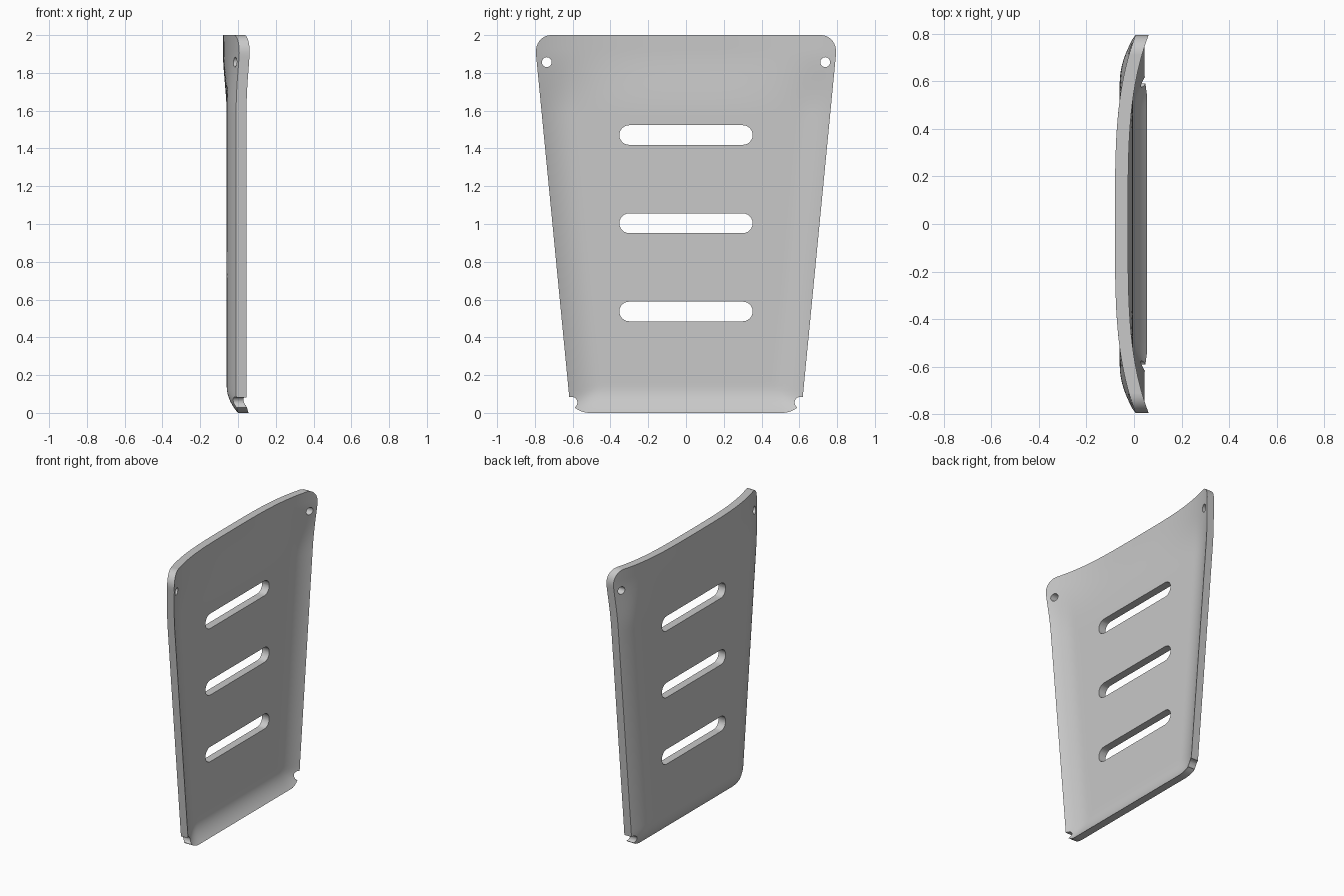
import bpy
import bmesh
from math import sin, cos, pi, sqrt

cube = bpy.data.objects.get("Cube")
if cube:
    bpy.data.objects.remove(cube, do_unlink=True)

THICKNESS = 0.055
HEIGHT = 2.0

grey = bpy.data.materials.new("plain grey")
grey.use_nodes = True
grey.diffuse_color = (0.58, 0.58, 0.58, 1)
grey.node_tree.nodes["Principled BSDF"].inputs["Base Color"].default_value = (0.58, 0.58, 0.58, 1)


def side_line(z):
    return 0.61 + 0.097 * z


def half_width(z):
    """Tapered outline with rounded corners."""
    w = side_line(z)
    for rx, rz, d in ((0.10, 0.08, z), (0.09, 0.10, HEIGHT - z)):
        if d < rz:
            w -= rx * (1 - sqrt(max(0, 1 - (1 - d / rz) ** 2)))
    return w


def back_surface(y, z):
    """Depth of the dished panel, with curled sides and bottom lip."""
    side = max(0, 1 - (side_line(z) - abs(y)) / 0.17) ** 2
    bottom = max(0, 1 - z / 0.14) ** 2
    body = -0.06 + min(0.06, sqrt((0.05 * side) ** 2 + (0.06 * bottom) ** 2))
    top = -0.08 + 0.085 * (abs(y) / 0.79) ** 3.5
    s = min(1, max(0, (z - 1.58) / 0.34))
    s = s * s * (3 - 2 * s)
    return body + (top - body) * s


def make_object(name, bm):
    bmesh.ops.recalc_face_normals(bm, faces=bm.faces)
    mesh = bpy.data.meshes.new(name)
    bm.to_mesh(mesh)
    bm.free()
    mesh.materials.append(grey)
    obj = bpy.data.objects.new(name, mesh)
    bpy.context.collection.objects.link(obj)
    return obj


def extrude_x(bm, faces, depth):
    out = bmesh.ops.extrude_face_region(bm, geom=faces)["geom"]
    verts = [g for g in out if isinstance(g, bmesh.types.BMVert)]
    bmesh.ops.translate(bm, verts=verts, vec=(depth, 0, 0))


# Curved panel
bm = bmesh.new()
bmesh.ops.create_grid(bm, x_segments=56, y_segments=64, size=1)
for v in bm.verts:
    z = 1 + sin(pi / 2 * v.co.y)
    y = half_width(z) * sin(pi / 2 * v.co.x)
    v.co = (back_surface(y, z), y, z)
extrude_x(bm, bm.faces[:], THICKNESS)
panel = make_object("curved_panel", bm)

# Cutters for the slots and screw holes
bm = bmesh.new()


def add_cutter(y, z, radius, straight=0.0, steps=12):
    """Prism with a round or stadium section, running along x."""
    points = []
    for end in (1, -1):
        for i in range(steps + 1):
            a = -pi / 2 + pi * i / steps + (0 if end > 0 else pi)
            if straight == 0 and i == steps:
                continue
            points.append((-0.3, y + end * straight + radius * cos(a), z + radius * sin(a)))
    face = bm.faces.new([bm.verts.new(p) for p in points])
    extrude_x(bm, [face], 0.6)


for z in (0.537, 1.004, 1.471):
    add_cutter(0, z, 0.052, straight=0.301)
for side in (-1, 1):
    add_cutter(side * 0.737, 1.857, 0.026)
    add_cutter(side * 0.605, 0.055, 0.03)
cutter = make_object("hole_cutter", bm)
cutter.hide_render = True

# Cut the openings
cut = panel.modifiers.new("openings", "BOOLEAN")
cut.operation = "DIFFERENCE"
cut.solver = "EXACT"
cut.object = cutter
bpy.ops.object.select_all(action="DESELECT")
panel.select_set(True)
bpy.context.view_layer.objects.active = panel
bpy.ops.object.modifier_apply(modifier=cut.name)
bpy.data.objects.remove(cutter, do_unlink=True)

# Smooth surfaces with crisp rims
bpy.ops.object.shade_smooth_by_angle(angle=pi / 5)
